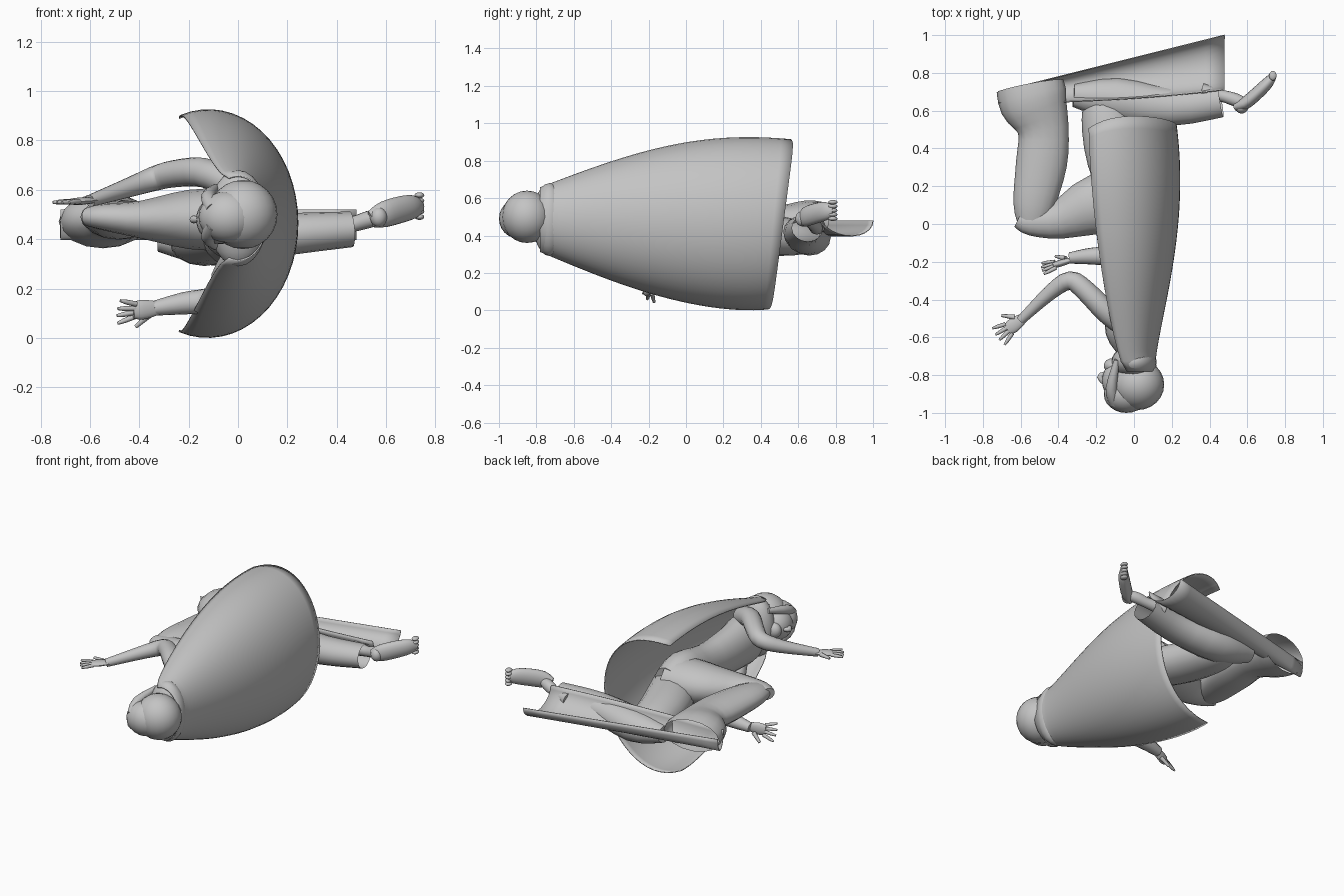
import bpy, bmesh, math
from mathutils import Vector

cube = bpy.data.objects.get("Cube")
if cube:
    bpy.data.objects.remove(cube)

grey = (.55, .55, .55, 1)
clay = bpy.data.materials.new("clay_grey")
clay.use_nodes = True
clay.diffuse_color = grey
clay.node_tree.nodes["Principled BSDF"].inputs["Base Color"].default_value = grey


def finish(name, bm, thickness=None):
    bmesh.ops.recalc_face_normals(bm, faces=bm.faces)
    mesh = bpy.data.meshes.new(name)
    bm.to_mesh(mesh)
    bm.free()
    mesh.materials.append(clay)
    part = bpy.data.objects.new(name, mesh)
    bpy.context.collection.objects.link(part)
    if thickness:
        shell = part.modifiers.new("thickness", "SOLIDIFY")
        shell.thickness = thickness
        shell.offset = 0
    bpy.ops.object.select_all(action="DESELECT")
    part.select_set(True)
    bpy.context.view_layer.objects.active = part
    bpy.ops.object.shade_smooth_by_angle(angle=math.radians(50))


def smooth_path(rows, steps):
    """Catmull-Rom curve through rows of numbers."""
    padded = [rows[0], *rows, rows[-1]]
    path = []
    for before, start, end, after in zip(padded, padded[1:], padded[2:], padded[3:]):
        for step in range(steps):
            t = step / steps
            path.append([p + (t * (q - o) + t * t * (2 * o - 5 * p + 4 * q - r)
                              + t ** 3 * (3 * (p - q) + r - o)) / 2
                         for o, p, q, r in zip(before, start, end, after)])
    return path + [rows[-1]]


def skin(bm, rings, closed):
    for near, far in zip(rings, rings[1:]):
        for i in range(len(near) - (not closed)):
            j = (i + 1) % len(near)
            bm.faces.new((near[i], near[j], far[j], far[i]))


def add_tube(bm, rows, flat=1, sides=16, open_end=False):
    """Rows are x, y, z, radius; flat scales the upward radius."""
    rows = smooth_path(rows, 3)
    points = [Vector(row[:3]) for row in rows]
    ahead = points[1:] + points[-1:]
    behind = points[:1] + points[:-1]
    rings = []
    for row, point, after, before in zip(rows, points, ahead, behind):
        along = (after - before).normalized()
        side = along.cross(Vector((0, 0, 1))).normalized()
        up = side.cross(along) * flat
        turns = [math.tau * k / sides for k in range(sides)]
        rings.append([bm.verts.new(point + row[3] * (side * math.cos(a) + up * math.sin(a)))
                      for a in turns])
    skin(bm, rings, True)
    bm.faces.new(rings[0])
    if not open_end:
        bm.faces.new(rings[-1])


def tube(name, *rows, **options):
    bm = bmesh.new()
    add_tube(bm, rows, **options)
    finish(name, bm)


def add_ball(bm, centre, radii):
    new = bmesh.ops.create_uvsphere(bm, u_segments=24, v_segments=12, radius=1)
    for vert in new["verts"]:
        vert.co = [c + r * k for c, r, k in zip(centre, radii, vert.co)]


def ball(name, centre, radii):
    bm = bmesh.new()
    add_ball(bm, centre, radii)
    finish(name, bm)


def hand(name, wrist, direction, spread, width, flat):
    """Flat palm with four fanned fingers and a thumb."""
    wrist, along, side = Vector(wrist), Vector(direction).normalized(), Vector(spread).normalized()
    bm = bmesh.new()
    palm = [(*(wrist + along * reach), width * size)
            for reach, size in ((-.02, .6), (.03, .9), (.07, 1), (.1, .8))]
    add_tube(bm, palm, flat)
    for lean in (-1, -.3, .3, 1):
        root = wrist + along * .09 + side * lean * .03
        tip = root + (along + side * lean * .35) * (.08 - .01 * abs(lean))
        add_tube(bm, [(*root, .011), (*root.lerp(tip, .6), .01), (*tip, .006)], sides=8)
    root = wrist + along * .03 + side * .03
    add_tube(bm, [(*root, .014), (*(root + (along + side) * .05), .008)], sides=8)
    finish(name, bm)


# Cape: open C-shaped shell that swells from the neck to a slanted hem
bm = bmesh.new()
rings = []
for k in range(25):
    t = k / 24
    swell = math.sin(1.8 * t)
    ring = []
    for step in range(-16, 17):
        lean = step / 16
        a = math.radians(108) * lean
        hem = t ** 6 * (.06 * math.sin(a) - .07 * lean ** 6)
        ring.append(bm.verts.new((-.13 * math.sqrt(t) + (.12 + .24 * swell) * math.cos(a),
                                  1.3 * t - .78 + hem,
                                  .485 - .025 * t + (.17 + .29 * swell) * math.sin(a))))
    rings.append(ring)
skin(bm, rings, False)
finish("cape", bm, thickness=.006)

# Head, hair and face
ball("collar", (0, -.73, .485), (.12, .09, .195))
ball("hair", (.02, -.85, .5), (.14, .135, .14))
ball("crown", (-.04, -.9, .49), (.12, .1, .105))
ball("face", (-.07, -.83, .48), (.1, .11, .1))
ball("chin", (-.11, -.75, .48), (.05, .04, .05))
tube("nose", (-.14, -.86, .48, .01), (-.18, -.81, .48, .016), (-.15, -.79, .48, .01))
for label, sign in (("left", -1), ("right", 1)):
    tube(label + "_side_hair", (-.1, -.95, .49 + sign * .03, .03),
         (-.12, -.87, .49 + sign * .08, .03), (-.09, -.72, .49 + sign * .12, .015))

# Body
tube("torso", (0, -.78, .48, .06), (-.01, -.69, .48, .07), (-.03, -.57, .48, .12),
     (-.04, -.4, .47, .11), (-.03, -.15, .46, .1), (-.03, .08, .46, .13), (-.02, .22, .45, .1),
     flat=1.3, sides=24)

# Arms
tube("upper_arm", (-.02, -.56, .62, .06), (-.14, -.47, .67, .06), (-.26, -.35, .665, .055),
     (-.34, -.3, .645, .05), (-.44, -.36, .61, .04), (-.6, -.51, .555, .025))
hand("upper_hand", (-.59, -.5, .557), (-.8, -.6, -.05), (-.6, .8, 0), .038, .4)
tube("lower_arm", (0, -.54, .34, .06), (-.05, -.42, .24, .06), (-.06, -.26, .17, .055),
     (-.13, -.18, .15, .05), (-.22, -.17, .14, .045), (-.34, -.18, .12, .03))
hand("lower_hand", (-.33, -.19, .12), (-1, -.3, -.1), (-.1, .5, -.8), .018, 2.2)

# Folded leg in a flared trouser
tube("folded_thigh", (0, .12, .48, .17), (-.2, .1, .48, .16), (-.4, .02, .48, .1),
     (-.55, .01, .49, .07), (-.61, .03, .49, .05), flat=.75)
tube("folded_shin", (-.54, -.02, .49, .07), (-.53, .1, .49, .11), (-.49, .32, .48, .135),
     (-.48, .5, .48, .135), (-.53, .64, .48, .18), (-.55, .73, .47, .18), flat=.6, open_end=True)

# Crossed leg pointing sideways
tube("crossed_thigh", (0, .1, .43, .14), (-.1, .35, .41, .15), (-.15, .58, .39, .13),
     (-.18, .7, .38, .08), flat=.75)
tube("crossed_shin", (-.32, .68, .4, .06), (-.1, .66, .39, .115), (.2, .62, .42, .1),
     (.46, .65, .44, .085), flat=.85, open_end=True)

# Wide trouser flap: open trough that widens between both cuffs, higher at the front rim
bm = bmesh.new()
rings = []
for k in range(13):
    t = k / 12
    front, back = .64 + .07 * t * t, .7 + .3 * t
    ring = []
    for step in range(13):
        a = math.pi * step / 12
        ring.append(bm.verts.new((1.2 * t - .72,
                                  (front + back - math.cos(a) * (back - front)) / 2,
                                  .5 + .02 * math.cos(a) - .1 * math.sin(a))))
    rings.append(ring)
skin(bm, rings, False)
finish("trouser_flap", bm, thickness=.005)

# Bare foot with heel and toes
bm = bmesh.new()
add_tube(bm, [(.36, .7, .45, .045), (.46, .68, .46, .032), (.53, .66, .48, .035),
              (.58, .64, .49, .03)])
add_tube(bm, [(.54, .62, .48, .022), (.59, .64, .5, .033), (.66, .7, .52, .034),
              (.71, .75, .53, .03), (.74, .79, .53, .018)], flat=1.6)
add_ball(bm, (.57, .62, .49), (.035, .035, .04))
for k in range(5):
    add_ball(bm, (.735, .785, .49 + .022 * k), (.02, .025, .012))
finish("bare_foot", bm)
